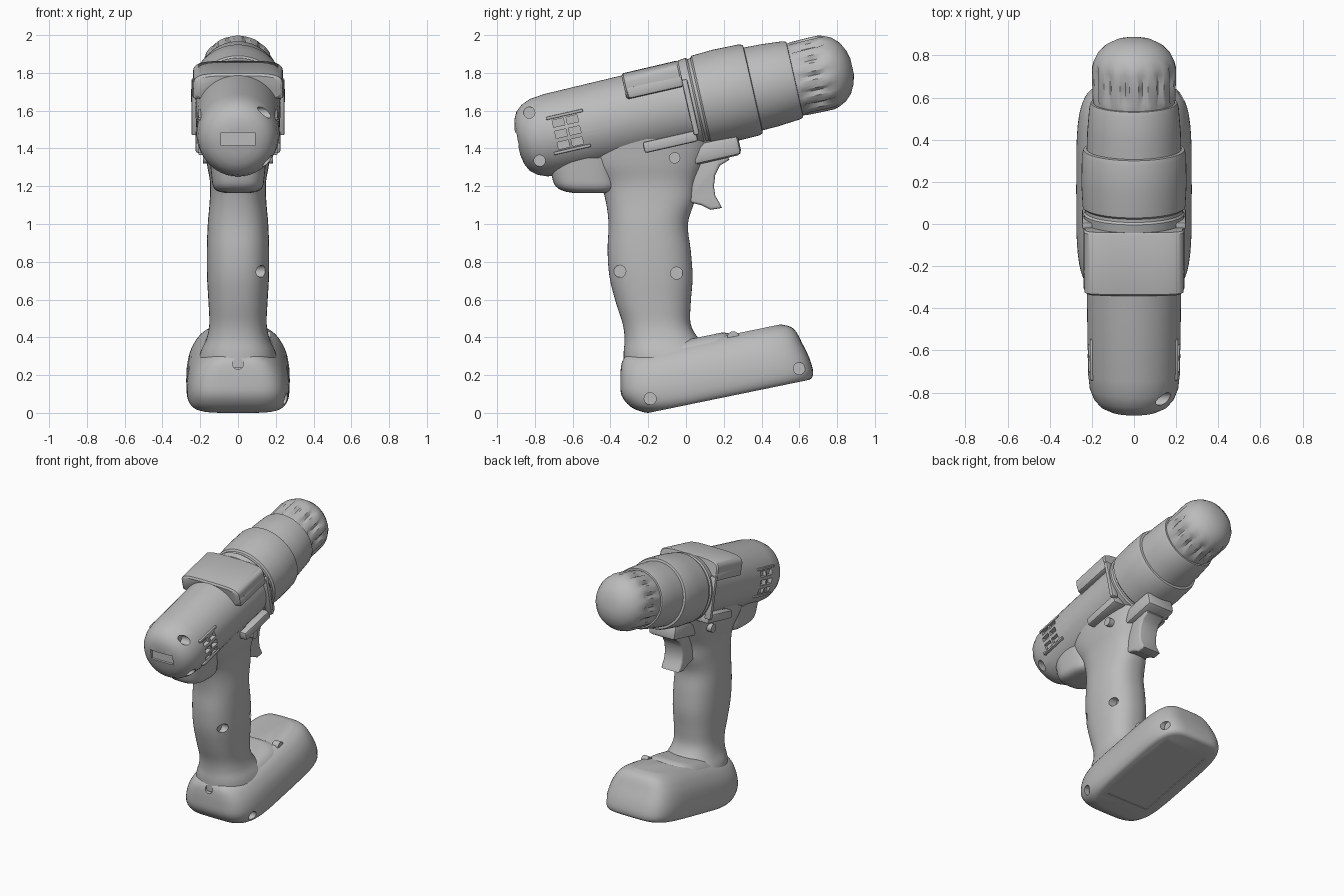
import bpy, bmesh
from math import sin, cos, pi, radians, copysign
from mathutils import Matrix, Vector

cube = bpy.data.objects.get("Cube")
if cube:
    bpy.data.objects.remove(cube)

grey = bpy.data.materials.new("plain grey")
grey.use_nodes = True
COLOUR = (0.5, 0.5, 0.5, 1)
grey.diffuse_color = COLOUR
grey.node_tree.nodes["Principled BSDF"].inputs["Base Color"].default_value = COLOUR


def frame(origin, b, a):
    """Local axes: x across, b in the ring plane, a along the loft."""
    m = Matrix((Vector((1, 0, 0)), Vector(b), Vector(a))).transposed().to_4x4()
    return Matrix.Translation(origin) @ m


T = radians(12.8)
BARREL = frame((0, 0, 1.634), (0, -sin(T), cos(T)), (0, cos(T), sin(T)))
UPRIGHT = frame((0, 0, 0), (0, 1, 0), (0, 0, 1))
P = radians(11.6)
PACK = frame((0, -0.2, 0), (0, cos(P), sin(P)), (0, -sin(P), cos(P)))


def finish(name, bm, angle=35):
    bmesh.ops.recalc_face_normals(bm, faces=bm.faces)
    mesh = bpy.data.meshes.new(name)
    bm.to_mesh(mesh)
    bm.free()
    mesh.materials.append(grey)
    ob = bpy.data.objects.new(name, mesh)
    bpy.context.collection.objects.link(ob)
    shade(ob, angle)
    return ob


def shade(ob, angle=35):
    bpy.ops.object.select_all(action='DESELECT')
    ob.select_set(True)
    bpy.context.view_layer.objects.active = ob
    bpy.ops.object.shade_smooth_by_angle(angle=radians(angle))


def resample(rows, k):
    """Catmull-Rom steps between loft rings."""
    out = []
    for i in range(len(rows) - 1):
        q = [Vector(rows[min(max(i + j, 0), len(rows) - 1)]) for j in (-1, 0, 1, 2)]
        for s in range(k):
            t = s / k
            out.append(q[1] + 0.5 * t * ((q[2] - q[0]) + t * (
                (2 * q[0] - 5 * q[1] + 4 * q[2] - q[3])
                + t * (3 * (q[1] - q[2]) + q[3] - q[0]))))
    return out + [Vector(rows[-1])]


def loft(name, m, rows, e=2, seg=56, k=1, flutes=None):
    """Rows are (along, b low, b high, half width); e squares the ring."""
    bm = bmesh.new()
    rings = []
    for a, lo, hi, hw in resample(rows, k):
        ring = []
        for i in range(seg):
            c, s = cos(2 * pi * i / seg), sin(2 * pi * i / seg)
            x = hw * copysign(abs(c) ** (2 / e), c)
            b = (lo + hi) / 2 + (hi - lo) / 2 * copysign(abs(s) ** (2 / e), s)
            if flutes and flutes[0] < a < flutes[1] and i % 4 == 0:
                x, b = x * 0.92, b * 0.92
            ring.append(bm.verts.new(m @ Vector((x, b, a))))
        rings.append(ring)
    for r0, r1 in zip(rings, rings[1:]):
        for i in range(seg):
            j = (i + 1) % seg
            bm.faces.new((r0[i], r0[j], r1[j], r1[i]))
    bm.faces.new(rings[0])
    bm.faces.new(rings[-1])
    return finish(name, bm)


def turned(name, profile, **kw):
    return loft(name, BARREL, [(s, -r, r, r) for s, r in profile], **kw)


def block(name, m, size, centre, bevel=0.012):
    bm = bmesh.new()
    bmesh.ops.create_cube(bm, size=1)
    bmesh.ops.scale(bm, vec=size, verts=bm.verts)
    bmesh.ops.translate(bm, vec=centre, verts=bm.verts)
    if bevel:
        bmesh.ops.bevel(bm, geom=bm.edges, offset=bevel, segments=2,
                        affect='EDGES', profile=0.5)
    bmesh.ops.transform(bm, matrix=m, verts=bm.verts)
    return finish(name, bm)


def rod(name, centre, r, depth, axis='X'):
    bm = bmesh.new()
    bmesh.ops.create_cone(bm, cap_ends=True, segments=16, radius1=r, radius2=r, depth=depth)
    turn = Matrix.Rotation(pi / 2, 4, 'Y' if axis == 'X' else 'X')
    bmesh.ops.transform(bm, matrix=Matrix.Translation(centre) @ turn, verts=bm.verts)
    return finish(name, bm)


def cut(ob, cutters):
    for c in cutters:
        c.hide_render = True
        mod = ob.modifiers.new("cut", 'BOOLEAN')
        mod.operation, mod.solver, mod.object = 'DIFFERENCE', 'EXACT', c
        bpy.context.view_layer.objects.active = ob
        bpy.ops.object.modifier_apply(modifier=mod.name)
        bpy.data.objects.remove(c)
    shade(ob)


# Motor housing, gearbox, collar and chuck along the tilted axis
motor = turned("motor_housing", [(-.915, .07), (-.905, .12), (-.885, .16), (-.85, .19), (-.80, .21),
                                 (-.72, .219), (-.3, .224), (.03, .226)])
turned("gearbox", [(.0, .215), (.01, .236), (.05, .24), (.06, .232), (.075, .232), (.085, .244),
                   (.2, .25), (.34, .247), (.362, .24), (.37, .2)])
turned("front_collar", [(.34, .2), (.35, .225), (.45, .222), (.57, .212), (.59, .205), (.595, .17)])
turned("chuck", [(.57, .17), (.575, .192), (.6, .196), (.62, .198), (.7, .2), (.76, .2), (.79, .192),
                 (.83, .172), (.865, .138), (.89, .09), (.902, .04)], flutes=(.61, .77))

# Vents on both sides, a notch at the back and screw recesses
cutters = [block("vent_cutter", BARREL, (.1, .038, .06), (side * .24, n, s), 0)
           for side in (-1, 1) for n in (-.065, -.005, .055) for s in (-.68, -.605)]
cutters += [rod("recess_cutter", (.2, y, z), .03, .2) for y, z in ((-.83, 1.59), (-.775, 1.335))]
cutters.append(block("notch_cutter", UPRIGHT, (.18, .1, .07), (0, -.92, 1.45), 0))
cut(motor, cutters)

# Vent frames, slightly raised
for side, label in ((1, "left"), (-1, "right")):
    for n in (-.1, .09):
        block(f"{label}_vent_lip", BARREL, (.04, .016, .2), (side * .19, n, -.64), .005)

# Saddle over the housing and its lower side rails
loft("top_saddle", BARREL, [(-.3, .09, .222, .222), (-.29, .08, .234, .236),
                            (0, .08, .236, .238), (.01, .09, .23, .23)], e=4)
for side, label in ((1, "left"), (-1, "right")):
    block(f"{label}_upper_rail", BARREL, (.05, .06, .3), (side * .215, .125, -.14))
    block(f"{label}_lower_rail", BARREL, (.1, .06, .29), (side * .175, -.175, -.125))
    block(f"{label}_seam_rib", BARREL, (.05, .3, .03), (side * .222, -.02, .02), .008)

# Handle, flaring into the body and the battery foot
handle = loft("handle", UPRIGHT, [(.24, -.33, .25, .22), (.32, -.33, .15, .2), (.39, -.325, .07, .168),
                                  (.47, -.335, .025, .152), (.58, -.37, .025, .156), (.72, -.405, .035, .164),
                                  (.86, -.415, .025, .165), (1.0, -.41, .01, .16), (1.12, -.425, .045, .15),
                                  (1.22, -.46, .06, .148), (1.32, -.55, .1, .165), (1.45, -.62, .15, .18)],
              e=2.4, k=4)
cut(handle, [rod("recess_cutter", (.17, -.35, .75), .032, .16),
             rod("recess_cutter", (.17, -.05, .74), .032, .16)])
loft("rear_heel", UPRIGHT, [(1.165, -.6, -.4, .07), (1.175, -.65, -.38, .11), (1.2, -.69, -.36, .132),
                            (1.25, -.71, -.36, .14), (1.35, -.73, -.36, .15)], e=2.8, k=3)

# Trigger and the guard above it
bm = bmesh.new()
outline = [(.0, 1.36), (.0, 1.12), (.08, 1.1), (.13, 1.075), (.19, 1.085), (.175, 1.115), (.155, 1.15),
           (.148, 1.2), (.155, 1.26), (.18, 1.31), (.23, 1.34), (.2, 1.4)]
face = bm.faces.new([bm.verts.new((-.075, y, z)) for y, z in outline])
ext = bmesh.ops.extrude_face_region(bm, geom=[face])
bmesh.ops.translate(bm, vec=(.15, 0, 0), verts=[v for v in ext["geom"] if isinstance(v, bmesh.types.BMVert)])
rims = [e for e in bm.edges if abs(e.verts[0].co.x - e.verts[1].co.x) < .01]
bmesh.ops.bevel(bm, geom=rims, offset=.014, segments=3, affect='EDGES', profile=.5)
finish("trigger", bm, 40)
block("trigger_guard", BARREL, (.22, .11, .3), (0, -.27, .08), .025)
rod("direction_button", (0, -.06, 1.35), .03, .37)

# Battery pack with sloping base
pack = loft("battery_pack", PACK, [(0, -.0, .87, .235), (.012, -.03, .89, .255), (.05, -.085, .9, .271),
                                   (.12, -.12, .893, .273), (.2, -.11, .872, .257), (.26, -.095, .855, .225),
                                   (.295, -.08, .83, .19), (.318, -.06, .78, .15)], e=4.5, k=3)
cutters = [rod("recess_cutter", (.27, y, z), .032, .12) for y, z in ((-.19, .075), (.6, .235))]
cutters.append(rod("recess_cutter", (0, -.33, .26), .03, .12, 'Y'))
cutters.append(block("base_cutter", PACK, (.34, .62, .012), (0, .44, 0), 0))
cut(pack, cutters)
loft("battery_latch", PACK, [(.25, .1, .55, .215), (.3, .1, .53, .185), (.328, .1, .5, .15),
                             (.338, .1, .47, .11)], e=4, k=2)
rod("latch_button", (.15, .25, .4), .032, .05)
